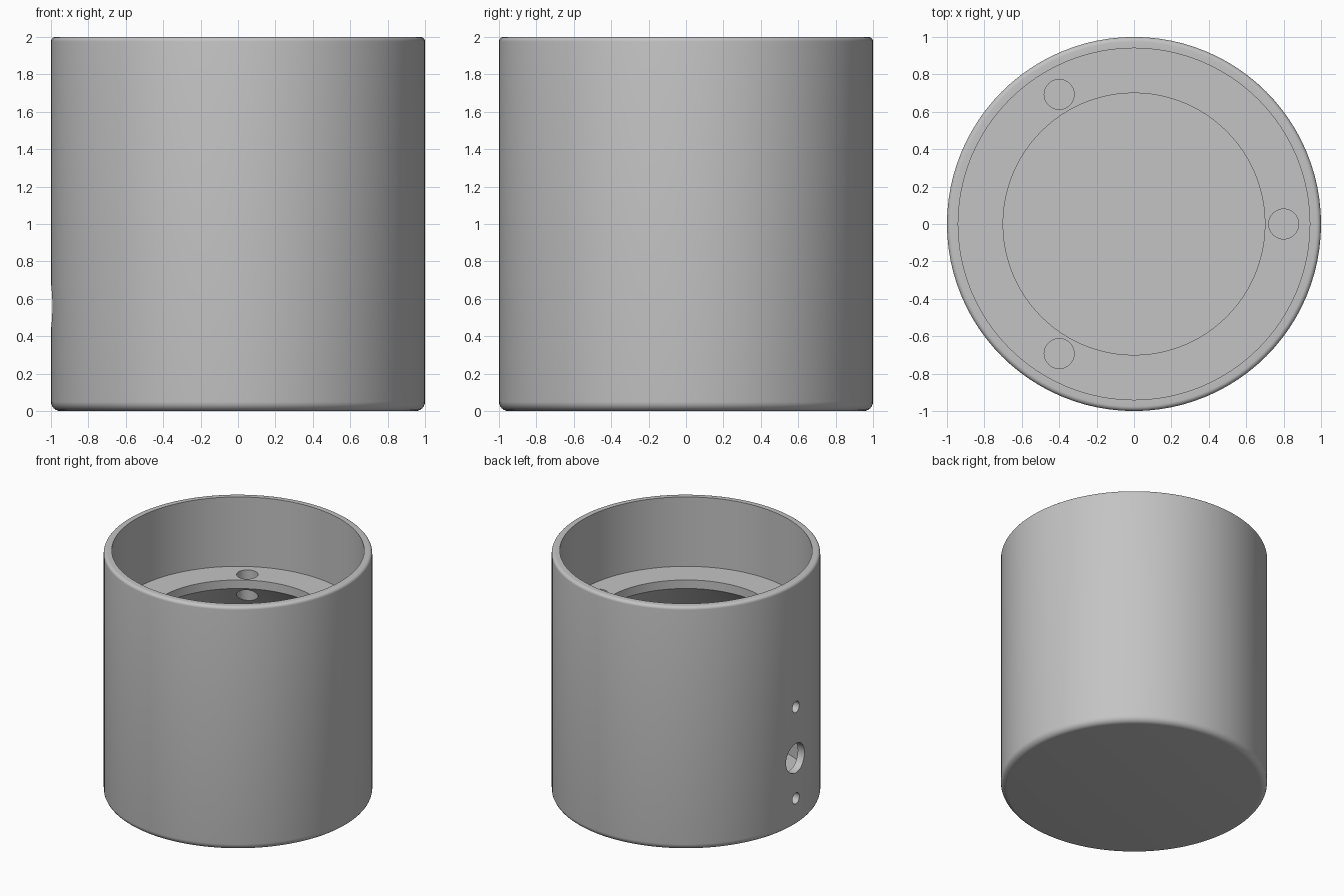
import bpy, bmesh, math
from mathutils import Matrix, Vector

cube = bpy.data.objects.get("Cube")
if cube:
    bpy.data.objects.remove(cube, do_unlink=True)

grey = bpy.data.materials.new("plain_grey")
grey.use_nodes = True
grey.diffuse_color = (0.55, 0.55, 0.55, 1)
grey.node_tree.nodes["Principled BSDF"].inputs["Base Color"].default_value = grey.diffuse_color


def add_object(name, bm):
    mesh = bpy.data.meshes.new(name)
    bmesh.ops.recalc_face_normals(bm, faces=bm.faces[:])
    bm.to_mesh(mesh)
    bm.free()
    mesh.materials.append(grey)
    obj = bpy.data.objects.new(name, mesh)
    bpy.context.collection.objects.link(obj)
    return obj


def fillet(radius, z, start, steps=6):
    """Quarter arc on the outer wall, from the given angle."""
    return [(1 - radius + radius * math.cos(a), z + radius * math.sin(a))
            for a in (math.radians(start + 90 * i / steps) for i in range(steps + 1))]


def lathe(name, profile, segments=96):
    bm = bmesh.new()
    verts = [bm.verts.new((r, 0, z)) for r, z in profile]
    edges = [bm.edges.new(pair) for pair in zip(verts, verts[1:])]
    bmesh.ops.spin(bm, geom=verts + edges, cent=(0, 0, 0), axis=(0, 0, 1),
                   angle=2 * math.pi, steps=segments)
    bmesh.ops.remove_doubles(bm, verts=bm.verts[:], dist=0.0005)
    return add_object(name, bm)


def drill(name, centre, radius, depth, axis):
    bm = bmesh.new()
    turn = Vector((0, 0, 1)).rotation_difference(Vector(axis)).to_matrix().to_4x4()
    bmesh.ops.create_cone(bm, cap_ends=True, segments=40, radius1=radius,
                          radius2=radius, depth=depth,
                          matrix=Matrix.Translation(centre) @ turn)
    cutter = add_object(name, bm)
    cutter.hide_render = True
    return cutter


# Round housing: rounded outside, open top, ledge on a sloped support, flat floor
inner, opening, floor, ledge = 0.94, 0.70, 0.07, 1.43
profile = [(0, 0)] + fillet(0.05, 0.05, -90) + fillet(0.025, 1.975, 0)
profile += [(inner, 2), (inner, ledge), (opening, ledge), (opening, 1.36),
            (inner, 1.12), (inner, floor), (0, floor)]
housing = lathe("housing", profile)

# Three screw holes through the ledge
cutters = []
for i in range(3):
    a = i * 2 * math.pi / 3
    cutters.append(drill("screw_hole_cutter", (0.8 * math.cos(a), 0.8 * math.sin(a), 1.3),
                         0.08, 0.5, (0, 0, 1)))

# Cable hole with a fixing hole above and below, in the side wall
for z, radius in ((0.23, 0.045), (0.56, 0.12), (0.98, 0.045)):
    cutters.append(drill("side_hole_cutter", (-1, 0, z), radius, 0.3, (1, 0, 0)))

bpy.ops.object.select_all(action='DESELECT')
bpy.context.view_layer.objects.active = housing
housing.select_set(True)
for cutter in cutters:
    mod = housing.modifiers.new("hole", 'BOOLEAN')
    mod.operation = 'DIFFERENCE'
    mod.solver = 'EXACT'
    mod.object = cutter
    bpy.ops.object.modifier_apply(modifier=mod.name)
    bpy.data.objects.remove(cutter, do_unlink=True)

bpy.ops.object.shade_smooth_by_angle(angle=math.radians(30))
